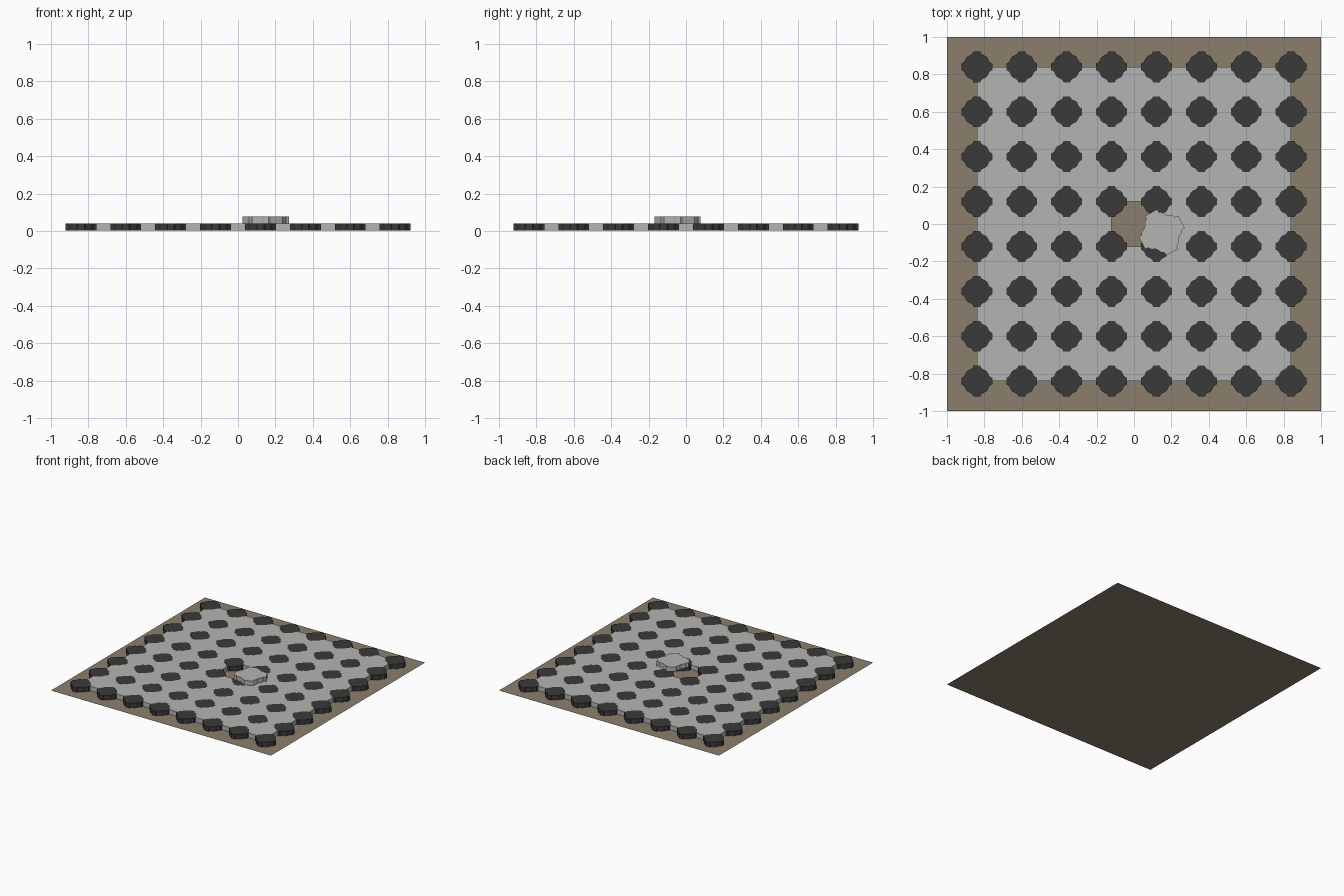
import bpy, math
from mathutils import Matrix, Vector

if "Cube" in bpy.data.objects:
    bpy.data.objects.remove(bpy.data.objects["Cube"])

PITCH = 0.24      # spacing of the paving grid
TIP = 0.0825      # reach of a dark paver from its centre
BLUNT = 0.018     # half width of its blunt tips
BASE, TOP = 0.002, 0.04


def material(name, rgb):
    m = bpy.data.materials.new(name)
    m.diffuse_color = (*rgb, 1)
    m.use_nodes = True
    m.node_tree.nodes["Principled BSDF"].inputs["Base Color"].default_value = m.diffuse_color
    return m


stone = material("light grey stone", (0.456, 0.456, 0.448))
dark = material("dark grey stone", (0.042, 0.042, 0.042))
sand = material("sand bed", (0.258, 0.212, 0.153))


def wavy_edge(n=12):
    """Wavy diagonal from the +x tip to the +y tip of a dark paver."""
    a, b = Vector((TIP, BLUNT)), Vector((BLUNT, TIP))
    out = Vector((1, 1)).normalized()
    return [a.lerp(b, i / n) + out * 0.004 * math.sin(3 * math.pi * i / n) * -1
            for i in range(n + 1)]


def quarter_turns(points):
    """Repeat a run of points four times around the centre."""
    return [Matrix.Rotation(k * math.pi / 2, 2) @ p for k in range(4) for p in points]


small_outline = quarter_turns(wavy_edge())

# The light paver fills what the dark ones leave: its corner is the edge seen from the far side
h = PITCH / 2
corner = [Vector((h, h - TIP)), Vector((h - BLUNT, h - TIP))]
corner += [Vector((h, h)) - p for p in reversed(wavy_edge())][1:-1]
corner += [Vector((h - TIP, h - BLUNT)), Vector((h - TIP, h))]
large_outline = quarter_turns(corner)


def pavers(name, outline, places, mat, z0=BASE, z1=TOP, turn=0):
    verts, faces = [], []
    n = len(outline)
    rot = Matrix.Rotation(turn, 2)
    for x, y in places:
        s = len(verts)
        for z in (z0, z1):
            for p in outline:
                q = rot @ p
                verts.append((q.x + x, q.y + y, z))
        faces.append([s + n + i for i in range(n)])
        faces.append([s + i for i in reversed(range(n))])
        faces += [(s + i, s + (i + 1) % n, s + n + (i + 1) % n, s + n + i) for i in range(n)]
    me = bpy.data.meshes.new(name)
    me.from_pydata(verts, [], faces)
    me.materials.append(mat)
    ob = bpy.data.objects.new(name, me)
    bpy.context.collection.objects.link(ob)
    return ob


# Sand bed
bpy.ops.mesh.primitive_plane_add(size=2)
bed = bpy.context.object
bed.name = "sand_bed"
bed.data.materials.append(sand)

# Dark pavers, 8 x 8
pavers("dark_pavers", small_outline,
       [((i - 3.5) * PITCH, (j - 3.5) * PITCH) for i in range(8) for j in range(8)], dark)

# Light pavers, 7 x 7 with the middle one taken out
pavers("light_pavers", large_outline,
       [(i * PITCH, j * PITCH) for i in range(-3, 4) for j in range(-3, 4) if (i, j) != (0, 0)],
       stone)

# The loose paver lying on top beside its gap
pavers("loose_paver", large_outline, [(0.148, -0.045)], stone, 0.0405, 0.078, math.radians(28))
